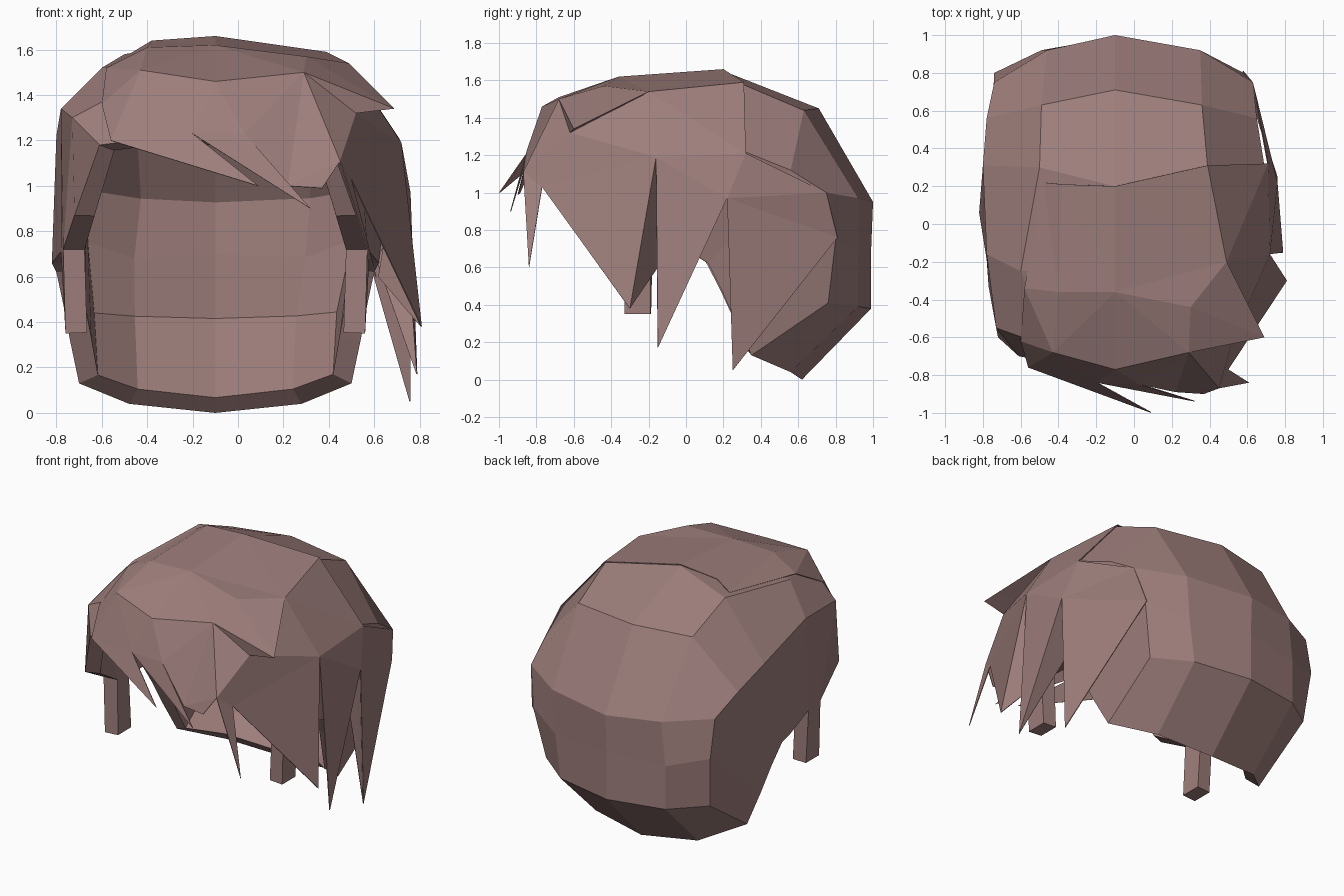
import bpy
import bmesh

# Remove the default cube
default_cube = bpy.data.objects.get("Cube")
if default_cube:
    bpy.data.objects.remove(default_cube, do_unlink=True)

# Single hair colour
hair = bpy.data.materials.new("dusty_rose_brown")
hair.use_nodes = True
hair_colour = (0.34, 0.21, 0.2, 1)
hair.diffuse_color = hair_colour
hair.node_tree.nodes["Principled BSDF"].inputs["Base Color"].default_value = hair_colour

CENTRE = -0.1


def finish(bm, name, thickness):
    """Turn a bmesh into a flat-shaded object with an inward wall."""
    mesh = bpy.data.meshes.new(name)
    bm.to_mesh(mesh)
    bm.free()
    mesh.materials.append(hair)
    obj = bpy.data.objects.new(name, mesh)
    bpy.context.scene.collection.objects.link(obj)
    wall = obj.modifiers.new("wall", "SOLIDIFY")
    wall.thickness = thickness
    wall.offset = -1


def build_cap(rows, fullness):
    """Skin mirrored half rows into an open cap, fuller on the swept side."""
    bm = bmesh.new()
    grid = []
    for index, row in enumerate(rows):
        left = [bm.verts.new((CENTRE - u, y, z)) for u, y, z in reversed(row[1:])]
        right = []
        for column, (u, y, z) in enumerate(row):
            extra = fullness.get(index, 0) if column in (1, 2) else 0
            right.append(bm.verts.new((CENTRE + u + extra, y, z)))
        grid.append(left + right)
    for near, far in zip(grid, grid[1:]):
        for i in range(len(near) - 1):
            bm.faces.new((near[i], near[i + 1], far[i + 1], far[i]))
    # Sideburns hang from the side edge of the second and third rows
    for column, side in ((0, -1), (-1, 1)):
        front, back = grid[1][column], grid[2][column]
        low_front = bm.verts.new((CENTRE + side * 0.66, front.co.y, 0.35))
        low_back = bm.verts.new((CENTRE + side * 0.66, back.co.y, 0.35))
        ring = (front, low_front, low_back, back)
        bm.faces.new(ring if side > 0 else ring[::-1])
    bmesh.ops.remove_doubles(bm, verts=bm.verts, dist=0.001)
    finish(bm, "hair_cap", 0.095)


# Half sections from the hairline, over the crown, to the nape
nape_corner = (0.6, 0.35, 0.13)
build_cap([
    [(0, -0.74, 1.2), (0.35, -0.73, 1.2), (0.51, -0.7, 1.18), (0.62, -0.6, 0.87)],
    [(0, -0.72, 1.44), (0.35, -0.65, 1.45), (0.63, -0.55, 1.3), (0.67, -0.33, 0.72)],
    [(0, -0.25, 1.6), (0.5, -0.25, 1.52), (0.68, -0.16, 1.34), (0.68, -0.19, 0.71)],
    [(0, 0.2, 1.65), (0.4, 0.3, 1.58), (0.7, 0.31, 1.22), (0.72, 0.06, 0.66)],
    [(0, 0.71, 1.45), (0.39, 0.63, 1.44), (0.68, 0.56, 1.12), (0.7, 0.12, 0.62)],
    [(0, 1, 0.95), (0.36, 0.92, 0.97), (0.64, 0.75, 1), (0.67, 0.19, 0.48)],
    [(0, 0.99, 0.7), (0.39, 0.92, 0.68), (0.64, 0.8, 0.75), (0.64, 0.26, 0.32)],
    [(0, 0.99, 0.38), (0.39, 0.92, 0.39), (0.61, 0.76, 0.41), nape_corner],
    [(0, 0.62, 0), (0.38, 0.56, 0.04), nape_corner, nape_corner],
], {3: 0.09, 4: 0.07, 5: 0.09, 6: 0.04})


def build_layer(name, points, faces):
    """Skin a loose lock of hair from named points and space-separated faces."""
    bm = bmesh.new()
    verts = {key: bm.verts.new(co) for key, co in points.items()}
    for face in faces:
        bm.faces.new([verts[key] for key in face.split()])
    bmesh.ops.triangulate(bm, faces=bm.faces[:])
    bmesh.ops.recalc_face_normals(bm, faces=bm.faces[:])
    finish(bm, name, 0.005)


# Points where neighbouring locks meet
brow_right = (-0.43, -0.68, 1.51)
brow_middle = (CENTRE, -0.77, 1.46)
brow_left = (0.29, -0.68, 1.5)
temple = (0.52, -0.62, 1.32)
cheek = (0.45, -0.87, 1.11)
crest = (0.3, -0.44, 1.57)
crown_left = (0.49, -0.2, 1.54)
crown_back = (0.39, 0.31, 1.59)

# Raised parting over the crown
build_layer("crown_layer", {
    "back_right": (-0.38, 0.21, 1.64),
    "back_middle": (CENTRE, 0.2, 1.66),
    "back_left": crown_back,
    "mid_right": (-0.4, -0.36, 1.61),
    "mid": (CENTRE, -0.36, 1.62),
    "mid_left": crown_left,
    "crest": crest,
    "brow_right": brow_right,
    "brow_middle": brow_middle,
    "brow_left": brow_left,
    "edge_back": (-0.48, 0.22, 1.58),
    "edge_front": (-0.58, -0.34, 1.52),
    "edge_brow": (-0.6, -0.62, 1.36),
}, [
    "mid_right mid back_middle back_right",
    "mid crest mid_left back_left back_middle",
    "brow_right brow_middle mid mid_right",
    "brow_middle brow_left crest mid",
    "edge_front mid_right back_right edge_back",
    "edge_brow brow_right mid_right edge_front",
])

# Swept fringe with pointed ends
build_layer("fringe", {
    "root": (-0.56, -0.76, 1.2),
    "edge": (-0.6, -0.62, 1.36),
    "brow_right": brow_right,
    "brow_middle": brow_middle,
    "brow_left": brow_left,
    "notch_right": (-0.2, -0.84, 1.23),
    "notch_left": (0.03, -0.85, 1.23),
    "long_tip": (0.09, -1, 1),
    "second_tip": (0.32, -0.94, 0.9),
    "gap": (0.22, -0.89, 1),
    "cheek": cheek,
    "inner_cheek": (0.37, -0.9, 0.99),
    "temple": temple,
}, [
    "root brow_right edge",
    "root notch_right brow_middle brow_right",
    "root long_tip notch_right",
    "notch_right notch_left brow_middle",
    "notch_right second_tip notch_left",
    "notch_left brow_left brow_middle",
    "notch_left gap brow_left",
    "gap inner_cheek cheek brow_left",
    "cheek temple brow_left",
])

# Tuft flicking out above the temple
build_layer("temple_tuft", {
    "brow": brow_left,
    "crest": crest,
    "crown": crown_left,
    "tip": (0.69, -0.6, 1.34),
    "under": temple,
}, [
    "brow tip crest",
    "crest tip crown",
    "brow under tip",
    "under crown tip",
])

# Long pointed locks covering one side
build_layer("side_locks", {
    "crown": crown_left,
    "crown_back": crown_back,
    "temple": temple,
    "cheek": cheek,
    "side": (0.72, -0.16, 1.19),
    "side_back": (0.71, 0.32, 1.21),
    "split": (0.76, 0.22, 0.97),
    "rear": (0.63, 0.75, 1),
    "rear_low": (0.58, 0.81, 0.76),
    "jaw": (0.5, -0.77, 1.03),
    "jaw_tip": (0.61, -0.84, 0.6),
    "front_tip": (0.81, -0.3, 0.38),
    "front_inner": (0.62, -0.15, 0.6),
    "middle_tip": (0.79, -0.15, 0.17),
    "middle_inner": (0.61, 0.08, 0.67),
    "rear_tip": (0.76, 0.25, 0.05),
    "rear_inner": (0.58, 0.34, 0.66),
}, [
    "temple side crown",
    "crown side side_back crown_back",
    "cheek jaw side temple",
    "cheek jaw_tip jaw",
    "jaw front_tip side",
    "side front_tip front_inner",
    "side middle_tip split side_back",
    "split middle_tip middle_inner",
    "split rear_low rear side_back",
    "split rear_tip rear_low",
    "split rear_inner rear_tip",
])
